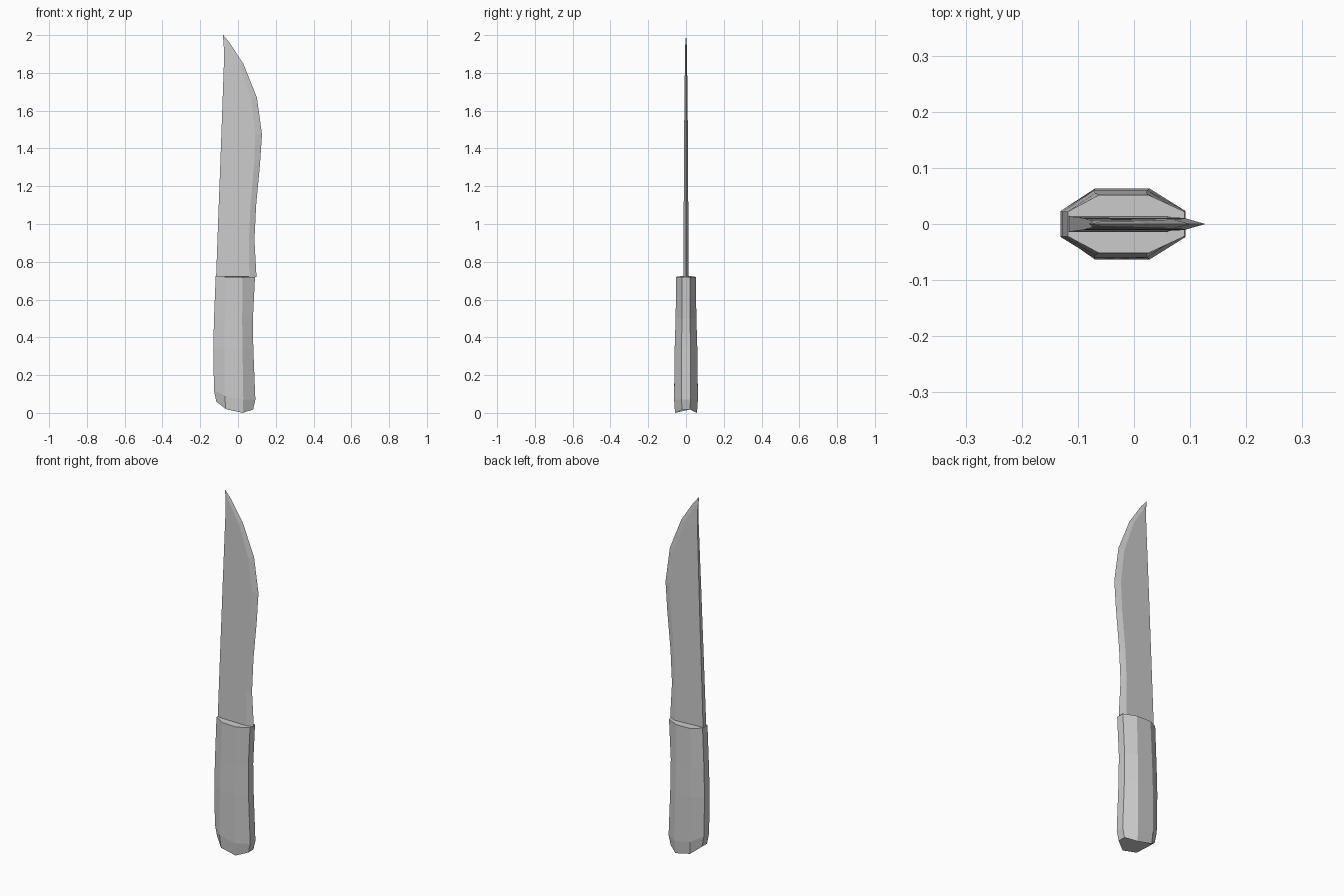
import bpy
import bmesh

default = bpy.data.objects.get("Cube")
if default:
    bpy.data.objects.remove(default, do_unlink=True)

GREY = (0.6, 0.6, 0.6, 1)
grey = bpy.data.materials.new("plain grey")
grey.use_nodes = True
grey.diffuse_color = GREY
grey.node_tree.nodes["Principled BSDF"].inputs["Base Color"].default_value = GREY


def loft(name, rings):
    """Skin a stack of equal-sized rings and cap both ends."""
    bm = bmesh.new()
    loops = [[bm.verts.new(p) for p in ring] for ring in rings]
    n = len(loops[0])
    for low, high in zip(loops, loops[1:]):
        for i in range(n):
            j = (i + 1) % n
            bm.faces.new((low[i], low[j], high[j], high[i]))
    bm.faces.new(loops[0][::-1])
    bm.faces.new(loops[-1])
    bmesh.ops.remove_doubles(bm, verts=bm.verts, dist=0.0005)
    bmesh.ops.recalc_face_normals(bm, faces=bm.faces)
    mesh = bpy.data.meshes.new(name)
    bm.to_mesh(mesh)
    bm.free()
    mesh.materials.append(grey)
    obj = bpy.data.objects.new(name, mesh)
    bpy.context.collection.objects.link(obj)
    return obj


def handle_ring(xs, zs, flat, wide):
    """Octagon: narrow flats at both ends, wide flats front and back."""
    ys = (flat, wide, wide, flat)
    front = [(x, -y, z) for x, y, z in zip(xs, ys, zs)]
    return front + [(x, -y, z) for x, y, z in reversed(front)]


# Handle: octagonal grip with a slanted butt
handle = [
    ((-0.115, -0.065, 0.025, 0.08), (0.06, 0.02, 0.0, 0.018), 0.022, 0.058),
    ((-0.127, -0.07, 0.028, 0.092), (0.12, 0.09, 0.07, 0.07), 0.023, 0.063),
    ((-0.131, -0.071, 0.024, 0.081), (0.34,) * 4, 0.023, 0.060),
    ((-0.127, -0.07, 0.022, 0.079), (0.5,) * 4, 0.022, 0.055),
    ((-0.118, -0.062, 0.025, 0.090), (0.725, 0.72, 0.718, 0.72), 0.022, 0.052),
]
loft("handle", [handle_ring(*row) for row in handle])

# Blade rows: spine (x, z), bevel (x, z), cutting edge (x, z), half thickness
blade = [
    ((-0.116, 0.715), (0.060, 0.715), (0.098, 0.72), 0.014),
    ((-0.109, 0.91), (0.058, 0.915), (0.087, 0.915), 0.013),
    ((-0.102, 1.10), (0.066, 1.10), (0.096, 1.10), 0.012),
    ((-0.094, 1.31), (0.085, 1.31), (0.116, 1.31), 0.011),
    ((-0.088, 1.475), (0.092, 1.475), (0.127, 1.475), 0.010),
    ((-0.081, 1.67), (0.070, 1.66), (0.100, 1.67), 0.008),
    ((-0.075, 1.84), (0.008, 1.84), (0.030, 1.845), 0.006),
    ((-0.074, 1.92), (-0.060, 1.95), (-0.045, 1.96), 0.004),
    ((-0.080, 2.0), (-0.080, 2.0), (-0.078, 2.0), 0.0),
]
loft("blade", [
    [(s[0], -t, s[1]), (b[0], -t, b[1]), (e[0], 0, e[1]),
     (b[0], t, b[1]), (s[0], t, s[1])]
    for s, b, e, t in blade
])
